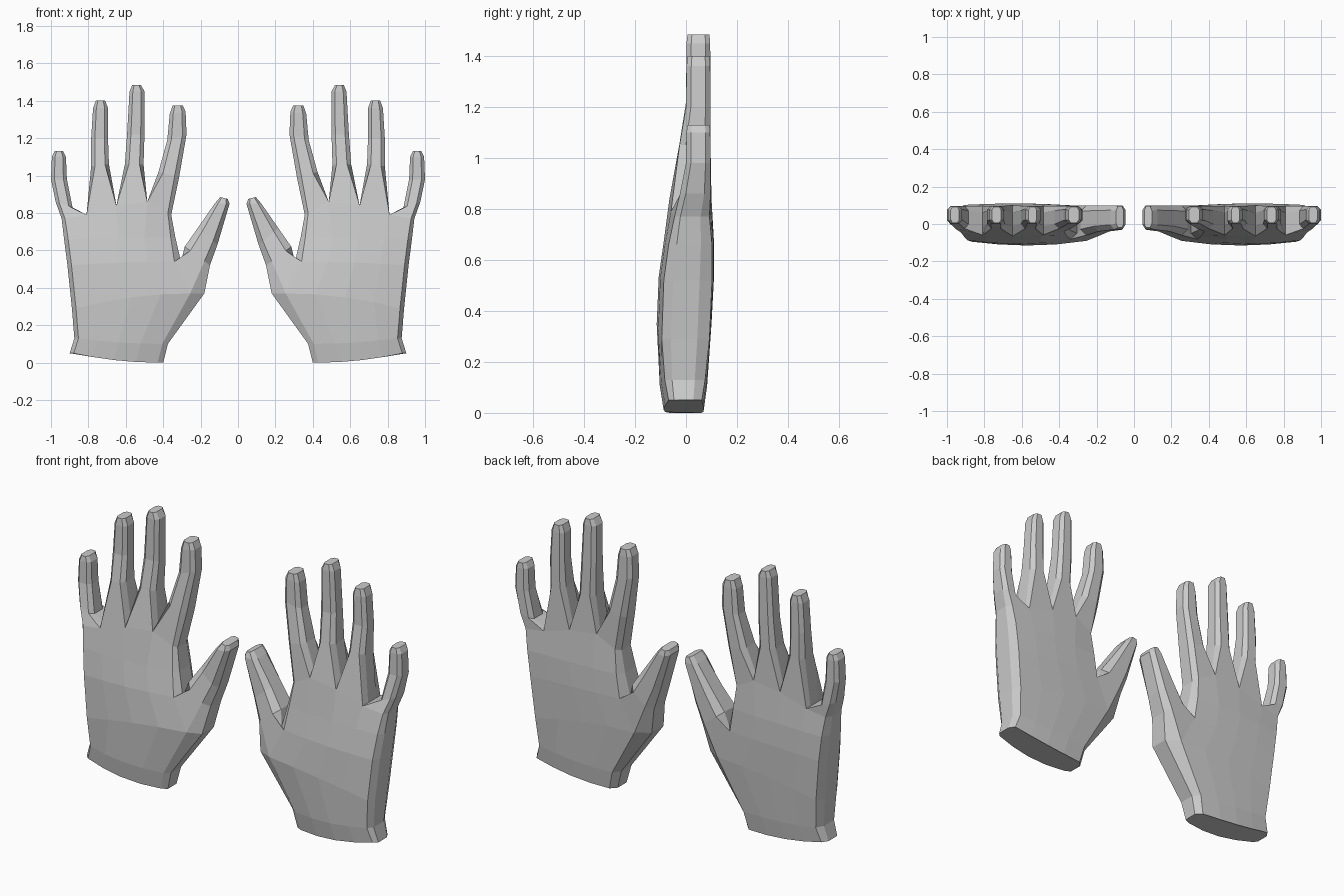
import bpy, bmesh

if "Cube" in bpy.data.objects:
    bpy.data.objects.remove(bpy.data.objects["Cube"])

# Palm rows, thumb side to little-finger side: xL, xR, zL, zR, y front, y back, edge inset
ROWS = [(.40, .90, 0, .05, -.088, .07, .03),
        (.375, .875, .10, .13, -.103, .083, .03),
        (.18, .888, .37, .29, -.115, .10, .075),
        (.305, .912, .54, .52, -.107, .11, .035),
        (.335, .93, .67, .66, -.088, .11, .025)]
# Knuckle row: x and z of the outer edges and the finger webs
TOP_X = [.375, .485, .65, .81, .925]
TOP_Z = [.80, .86, .84, .79, .77]
COLS = [0, .26, .52, .77, 1]
DOME = [.025, .006, 0, .006, .02]

# Each digit: left edge points, right edge points, front y, back y
DIGITS = {
    "index": ([(.315, .99), (.275, 1.22), (.28, 1.34), (.295, 1.375)],
              [(.425, 1.02), (.378, 1.19), (.365, 1.33), (.35, 1.375)]),
    "middle": ([(.505, 1.06), (.50, 1.22), (.50, 1.45), (.52, 1.485)],
               [(.605, 1.06), (.593, 1.22), (.58, 1.45), (.565, 1.485)]),
    "ring": ([(.69, 1.06), (.695, 1.2), (.695, 1.36), (.71, 1.4)],
             [(.785, 1.05), (.785, 1.2), (.775, 1.36), (.76, 1.4)]),
    "little": ([(.885, .83), (.915, .98), (.92, 1.10), (.935, 1.13)],
               [(.975, .86), (1.0, .98), (.995, 1.10), (.98, 1.13)]),
    "thumb": ([(.15, .52), (.11, .63), (.045, .85), (.055, .875)],
              [(.285, .62), (.215, .72), (.125, .85), (.095, .885)]),
}
FINGER_Y = [(-.025, .096), (0, .096), (.002, .095), (.006, .092)]
THUMB_Y = [(-.06, .10), (-.04, .10), (-.03, .10), (-.02, .095)]


def build_hand(name, side):
    bm = bmesh.new()

    def v(x, y, z):
        return bm.verts.new((side * x, y, z))

    def palm_ring(xs, zs, xl, xr, zl, zr, yf, yb):
        front = [v(x, yf + d, z) for x, z, d in zip(xs, zs, DOME)]
        back = [v(x, yb - d * .4, z) for x, z, d in zip(xs, zs, DOME)]
        s = (yb - yf) * .26
        right = [v(xr, yf + s, zr), v(xr, yb - s, zr)]
        left = [v(xl, yb - s, zl), v(xl, yf + s, zl)]
        return front + right + back[::-1] + left

    def bridge(a, b, skip=()):
        n = len(a)
        for i in range(n):
            if i not in skip:
                j = (i + 1) % n
                bm.faces.new((a[i], a[j], b[j], b[i]))

    def digit(base, key, ys):
        # Loft an eight-sided digit from the palm opening and cap the tip
        prev = base
        for (lx, lz), (rx, rz), (yf, yb) in zip(*DIGITS[key], ys):
            def p(t, y):
                return v(lx + (rx - lx) * t, y, lz + (rz - lz) * t)
            s = (yb - yf) * .2
            ring = [p(.22, yf), p(.78, yf), p(1, yf + s), p(1, yb - s),
                    p(.78, yb), p(.22, yb), p(0, yb - s), p(0, yf + s)]
            bridge(prev, ring)
            prev = ring
        bm.faces.new(prev)

    # Palm
    rings = []
    for xl, xr, zl, zr, yf, yb, inset in ROWS:
        a, b = xl + inset, xr - .022
        xs = [a + (b - a) * t for t in COLS]
        zs = [zl + (zr - zl) * t * t for t in COLS]
        rings.append(palm_ring(xs, zs, xl, xr, zl, zr, yf, yb))
    rings.append(palm_ring(TOP_X, TOP_Z, .357, .943, .79, .77, -.065, .10))
    for i in range(len(rings) - 1):
        bridge(rings[i], rings[i + 1], (11, 12, 13) if i == 2 else ())
    bm.faces.new(rings[0])

    # Fingers, sharing the web points between neighbours
    t = rings[-1]
    webs = [(t[13], t[12])]
    for i in (1, 2, 3):
        webs.append((v(TOP_X[i], -.01, TOP_Z[i]), v(TOP_X[i], .06, TOP_Z[i])))
    webs.append((t[5], t[6]))
    for i, key in enumerate(("index", "middle", "ring", "little")):
        l, r = webs[i], webs[i + 1]
        digit([t[i], t[i + 1], r[0], r[1], t[10 - i], t[11 - i], l[1], l[0]], key, FINGER_Y)

    # Thumb, growing out of the side opening
    a, b = rings[2], rings[3]
    digit([a[0], b[0], b[13], b[12], b[11], a[11], a[12], a[13]], "thumb", THUMB_Y)

    bmesh.ops.recalc_face_normals(bm, faces=bm.faces)
    mesh = bpy.data.meshes.new(name)
    bm.to_mesh(mesh)
    bm.free()
    bpy.context.collection.objects.link(bpy.data.objects.new(name, mesh))


build_hand("right_hand", 1)
build_hand("left_hand", -1)
